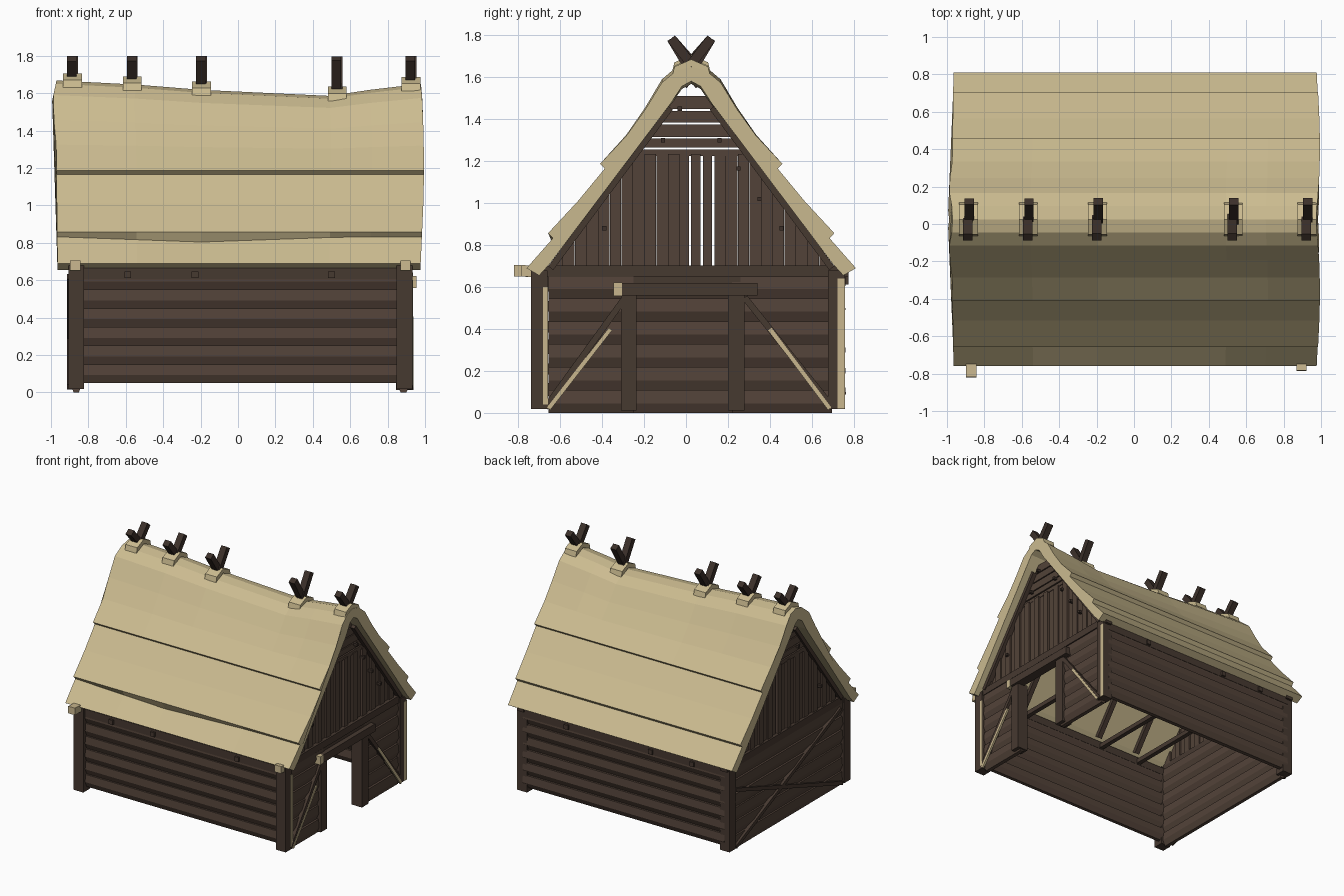
import bpy, bmesh, math, random
from mathutils import Vector, Matrix

if "Cube" in bpy.data.objects:
    bpy.data.objects.remove(bpy.data.objects["Cube"])

random.seed(4)
YC = 0.025          # ridge line in y


def material(name, r, g, b):
    m = bpy.data.materials.new(name)
    m.diffuse_color = (r, g, b, 1)
    m.use_nodes = True
    m.node_tree.nodes["Principled BSDF"].inputs["Base Color"].default_value = m.diffuse_color
    return m


THATCH = material("straw thatch", 0.60, 0.50, 0.28)
PLANK = material("brown plank", 0.085, 0.055, 0.040)
BEAM = material("dark beam", 0.062, 0.041, 0.030)
POLE = material("ridge pole wood", 0.045, 0.030, 0.023)
CUT = material("pale cut wood", 0.58, 0.47, 0.27)


def finish(name, bm, *mats):
    bmesh.ops.recalc_face_normals(bm, faces=bm.faces)
    me = bpy.data.meshes.new(name)
    bm.to_mesh(me)
    bm.free()
    for m in mats:
        me.materials.append(m)
    ob = bpy.data.objects.new(name, me)
    bpy.context.collection.objects.link(ob)
    return ob


def beam(bm, a, b, w, h):
    """Square timber from a to b."""
    a, b = Vector(a), Vector(b)
    d = (b - a).normalized()
    side = Vector((0, 0, 1)).cross(d).normalized()
    rot = Matrix((side, d.cross(side), d)).transposed().to_4x4()
    mat = Matrix.Translation((a + b) / 2) @ rot @ Matrix.Diagonal((w, h, (b - a).length, 1))
    bmesh.ops.create_cube(bm, size=1, matrix=mat)


def box(bm, x0, x1, y0, y1, z0, z1):
    m = Matrix.Translation(((x0 + x1) / 2, (y0 + y1) / 2, (z0 + z1) / 2))
    bmesh.ops.create_cube(bm, size=1, matrix=m @ Matrix.Diagonal((x1 - x0, y1 - y0, z1 - z0, 1)))


def loft(bm, rings):
    """Skin closed rings of equal count and cap both ends."""
    vs = [[bm.verts.new(p) for p in r] for r in rings]
    n = len(vs[0])
    for r, s in zip(vs, vs[1:]):
        for i in range(n):
            bm.faces.new((r[i], r[(i + 1) % n], s[(i + 1) % n], s[i]))
    bm.faces.new(vs[0])
    bm.faces.new(vs[-1])


def siding(name, spans, z0, z1, n=6):
    """Stacked boards, chamfered below, for each plan span (x, y)-(x, y)."""
    bm = bmesh.new()
    h = (z1 - z0) / n
    half = [(0.015, 0), (0.036, 0.42), (0.030, 1)]
    prof = half + [(-o, t) for o, t in reversed(half)]
    for a, b in spans:
        a, b = Vector(a), Vector(b)
        d = (b - a).normalized()
        out = Vector((d.y, -d.x))
        for i in range(n):
            k = random.uniform(0.88, 1.05)
            loft(bm, [[(*(p + out * o * k), z0 + (i + t) * h) for o, t in prof] for p in (a, b)])
    finish(name, bm, PLANK)


# --- thatched roof: stepped profile lofted along a sagging ridge ---
OUTER = [(0.07, 1.65), (0.14, 1.59), (0.22, 1.455), (0.31, 1.325), (0.435, 1.187), (0.412, 1.165),
         (0.54, 1.01), (0.682, 0.857), (0.66, 0.832), (0.785, 0.69), (0.725, 0.655)]
INNER = [(0.675, 0.71), (0.10, 1.475), (0.045, 1.56)]
half = [(d, z, 1) for d, z in OUTER] + [(d, z, 0.25) for d, z in INNER]
PROFILE = [(0, 1.668, 1)] + half + [(0, 1.585, 0.25)] + [(-d, z, k) for d, z, k in reversed(half)]
SAG = [(-1, 0), (-0.56, 0.022), (-0.2, 0.05), (0.5, 0.082), (0.72, 0.05), (1, 0.018)]
# end overhang by height: (z, left, right)
OVERHANG = [(0.65, 0.965, 0.975), (1.1, 0.97, 0.995), (1.33, 0.972, 0.993), (1.46, 0.985, 0.99),
            (1.53, 1.0, 0.987), (1.6, 0.985, 0.984), (1.67, 0.97, 0.978)]


def lerp(table, x, col=1):
    for p, q in zip(table, table[1:]):
        if x <= q[0]:
            return p[col] + (q[col] - p[col]) * (x - p[0]) / (q[0] - p[0])
    return table[-1][col]


def sag(x):
    return lerp(SAG, x)


rings = []
for x, s in SAG:
    ring = []
    for d, z, k in PROFILE:
        nz = z - k * s * max(0, (z - 1.2) / 0.465)
        if d < 0 and 0.83 < z < 0.84:           # drooping front course
            nz -= 0.028 * max(0, 1 - abs(x + 0.2) / 0.8)
        ring.append((x * lerp(OVERHANG, z, 1 if x < 0 else 2), YC + d, nz))
    rings.append(ring)
bm = bmesh.new()
loft(bm, rings)
finish("thatch_roof", bm, THATCH)

# --- ridge saddles and crossed poles ---
saddles, poles = bmesh.new(), bmesh.new()
for x in (-0.885, -0.565, -0.195, 0.53, 0.925):
    top = 1.712 - sag(x)
    shape = [(-0.09, -0.075), (-0.08, -0.035), (0, 0), (0.08, -0.035), (0.09, -0.075), (0, -0.035)]
    loft(saddles, [[(x + sx * 0.05, YC + d, top + z) for d, z in shape] for sx in (-1, 1)])
    for s in (-1, 1):
        beam(poles, (x + s * 0.004, YC - s * 0.04, top - 0.075),
             (x + s * 0.004, YC + s * 0.095, 1.785), 0.05, 0.045)
finish("ridge_saddles", saddles, THATCH)
finish("ridge_poles", poles, POLE)

# --- board walls ---
F, B, L, R = -0.685, 0.725, -0.865, 0.885
siding("front_wall", [((L, F), (R, F))], 0.05, 0.65)
siding("back_wall", [((R, B), (L, B))], 0.05, 0.65)
siding("left_wall", [((L, B - 0.03), (L, F + 0.03))], 0.0, 0.655)
siding("door_wall", [((R, F + 0.03), (R, -0.25)), ((R, 0.22), (R, B - 0.03))], 0.0, 0.655)

# --- corner posts, wall plates, tie beams with pale ends ---
bm = bmesh.new()
for x in (L, R + 0.005):
    for y0 in (-0.74, 0.677):
        box(bm, x - 0.042, x + 0.042, y0, y0 + 0.08, 0.018, 0.68)
finish("corner_posts", bm, BEAM)

bm = bmesh.new()
for x in (L - 0.005, R + 0.01):
    beam(bm, (x, -0.74, 0.675), (x, 0.775, 0.675), 0.055, 0.055)
for x in (-0.59, -0.23, 0.5):
    beam(bm, (x, -0.735, 0.63), (x, 0.775, 0.63), 0.035, 0.035)
finish("tie_beams", bm, BEAM)

bm = bmesh.new()
beam(bm, (L - 0.005, -0.82, 0.678), (L - 0.005, -0.735, 0.675), 0.058, 0.054)
beam(bm, (R + 0.01, -0.785, 0.678), (R + 0.01, -0.735, 0.675), 0.055, 0.054)
finish("tie_beam_pale_ends", bm, CUT)

bm = bmesh.new()
for y in (F, B):
    beam(bm, (L, y, 0.635), (R, y, 0.635), 0.07, 0.06)
finish("wall_plates", bm, BEAM)

# pale split faces on the gable posts and braces
bm = bmesh.new()
box(bm, R + 0.044, R + 0.050, 0.722, 0.757, 0.02, 0.64)
box(bm, R + 0.044, R + 0.050, -0.682, -0.657, 0.04, 0.60)
for ya, yb in ((-0.655, -0.36), (0.685, 0.40)):
    beam(bm, (R + 0.046, ya, 0.02), (R + 0.046, yb, 0.40), 0.014, 0.02)
finish("split_wood_strips", bm, CUT)

# --- doorway ---
bm = bmesh.new()
box(bm, R - 0.04, R + 0.05, -0.31, -0.235, 0.012, 0.57)
box(bm, R - 0.04, R + 0.05, 0.20, 0.28, 0.012, 0.57)
box(bm, R - 0.03, R + 0.03, -0.29, 0.26, 0.60, 0.66)
finish("door_posts", bm, BEAM)
bm = bmesh.new()
beam(bm, (R + 0.03, -0.32, 0.59), (R + 0.03, 0.34, 0.59), 0.075, 0.06)
finish("door_lintel", bm, BEAM)
bm = bmesh.new()
box(bm, R - 0.008, R + 0.07, -0.345, -0.305, 0.558, 0.622)
finish("lintel_cut_end", bm, CUT)

# --- diagonal braces on both ends ---
bm = bmesh.new()
for ya, yb in ((-0.67, -0.29), (0.70, 0.28)):
    beam(bm, (R + 0.035, ya, 0.025), (R + 0.035, yb, 0.55), 0.03, 0.03)
x = L - 0.035
beam(bm, (x, 0.68, 0.03), (x, -0.62, 0.62), 0.028, 0.028)
beam(bm, (x, 0.68, 0.48), (x, -0.64, 0.03), 0.028, 0.028)
finish("diagonal_braces", bm, BEAM)


# --- gables: upright planks below, spaced slats above ---
def roof_d(z):
    return 0.095 + (1.475 - z) * 0.575 / 0.765


for side, x in (("right", R), ("left", L)):
    bm = bmesh.new()
    n, w = 24, 0.0555
    for i in range(n):
        a = -n / 2 * w + i * w
        b = a + w - (0.011 if i in (11, 12, 13) else 0.001)
        k = 0.006 * (-1) ** i + random.uniform(-0.003, 0.003)
        za, zb = (min(1.235, max(0.702, 1.475 - (abs(d) - 0.095) * 0.765 / 0.575)) for d in (a, b))
        quad = [(a, 0.69), (b, 0.69), (b, zb), (a, za)]
        loft(bm, [[(x + k + t, YC + d, z) for d, z in quad] for t in (-0.014, 0.014)])
    finish(side + "_gable_planks", bm, PLANK)
    bm = bmesh.new()
    for z, z1 in ((1.225, 1.255), (1.265, 1.308), (1.316, 1.376), (1.384, 1.44), (1.448, 1.51)):
        d0, d1 = roof_d(z), roof_d(z1)
        quad = [(-d0, z), (d0, z), (d1, z1), (-d1, z1)]
        loft(bm, [[(x + t, YC + d, q) for d, q in quad] for t in (-0.02, 0.012)])
    finish(side + "_gable_slats", bm, PLANK)

# --- rafters under the thatch ---
bm = bmesh.new()
for x in (L - 0.02, -0.56, -0.195, 0.17, 0.53, R + 0.025):
    for s in (-1, 1):
        beam(bm, (x, YC + s * 0.67, 0.69), (x, YC + s * 0.10, 1.455), 0.04, 0.03)
finish("rafters", bm, BEAM)

# --- wooden pegs on the gables ---
bm = bmesh.new()
for x, t in ((R + 0.02, 1), (L - 0.02, -1)):
    for y, z in ((-0.39, 0.88), (0.455, 0.88), (0.35, 1.02), (0.25, 1.165),
                 (-0.11, 1.30), (0.16, 1.30), (-0.03, 1.45)):
        beam(bm, (x - t * 0.02, y, z), (x + t * 0.02, y, z), 0.02, 0.02)
finish("gable_pegs", bm, POLE)
